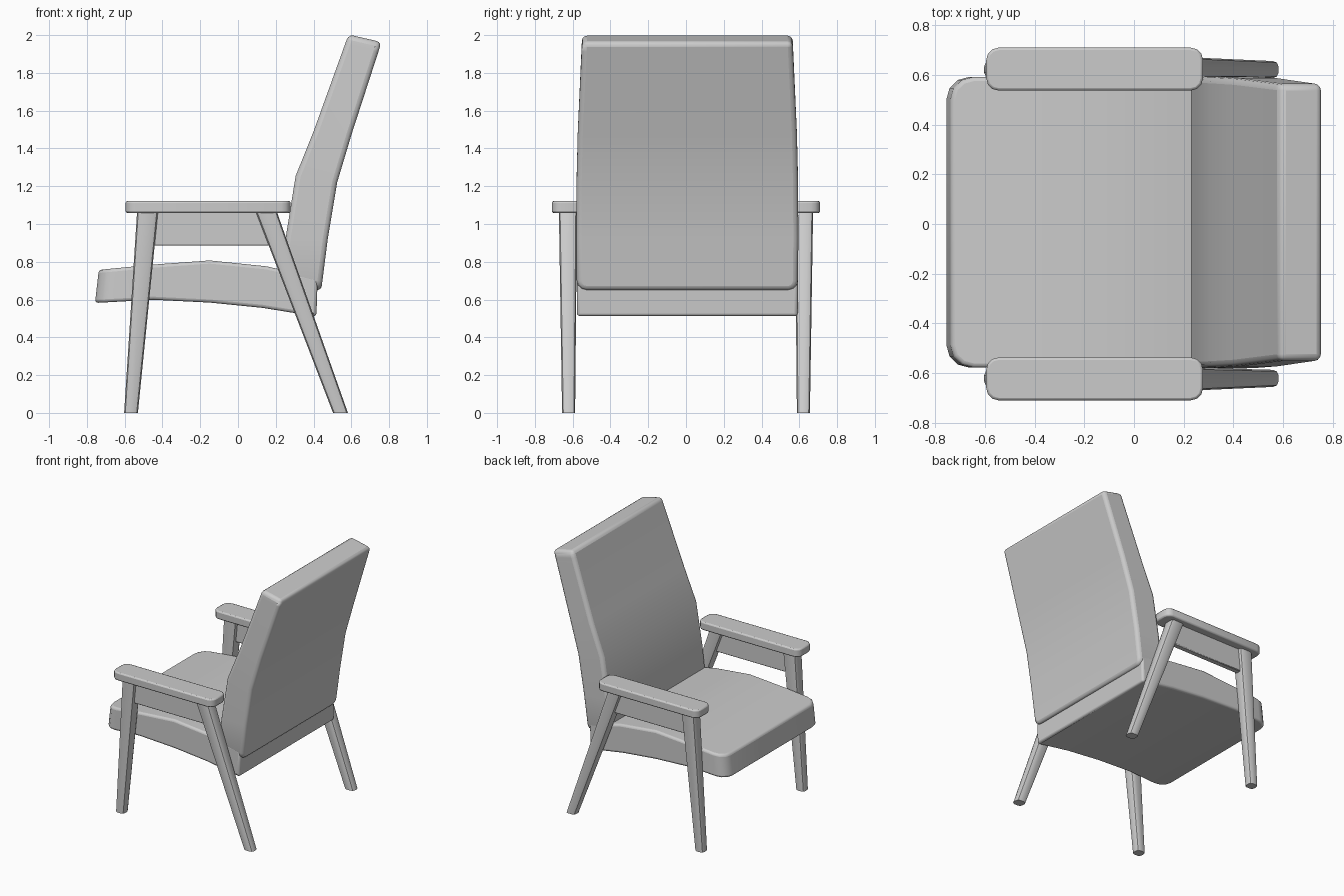
import bpy, bmesh, math

if "Cube" in bpy.data.objects:
    bpy.data.objects.remove(bpy.data.objects["Cube"])


def finish(name, bm, rim, segs, mirror=False):
    """Turn a bmesh into a smooth-shaded object with rounded edges."""
    bmesh.ops.recalc_face_normals(bm, faces=bm.faces)
    me = bpy.data.meshes.new(name)
    bm.to_mesh(me)
    bm.free()
    ob = bpy.data.objects.new(name, me)
    bpy.context.collection.objects.link(ob)
    bev = ob.modifiers.new("rounding", 'BEVEL')
    bev.width, bev.segments = rim, segs
    bev.limit_method, bev.angle_limit = 'ANGLE', math.radians(42)
    if mirror:
        m = ob.modifiers.new("other_side", 'MIRROR')
        m.use_axis = (False, True, False)
    bpy.ops.object.select_all(action='DESELECT')
    bpy.context.view_layer.objects.active = ob
    ob.select_set(True)
    bpy.ops.object.shade_smooth_by_angle(angle=math.radians(40))
    return ob


def loft(rings):
    """Closed tube of quads through four-point rings; returns bmesh and rings."""
    bm = bmesh.new()
    vs = [[bm.verts.new(p) for p in r] for r in rings]
    for a, b in zip(vs, vs[1:]):
        for i in range(4):
            j = (i + 1) % 4
            bm.faces.new((a[i], a[j], b[j], b[i]))
    bm.faces.new(vs[0])
    bm.faces.new(vs[-1][::-1])
    return bm, vs


def round_corners(bm, pairs, radius, segs=3):
    edges = [bm.edges.get(p) for p in pairs]
    bmesh.ops.bevel(bm, geom=edges, offset=radius, segments=segs,
                    profile=0.5, affect='EDGES')


def cushion(name, stations, r_start, r_end, rim):
    """Curved pad: each station is (upper xz, lower xz, half width)."""
    c = 0.007
    rings = [[(a[0], c - w, a[1]), (a[0], c + w, a[1]),
              (b[0], c + w, b[1]), (b[0], c - w, b[1])] for a, b, w in stations]
    bm, vs = loft(rings)
    s, e = vs[0], vs[-1]
    round_corners(bm, [(s[0], s[3]), (s[1], s[2])], r_start)
    round_corners(bm, [(e[0], e[3]), (e[1], e[2])], r_end)
    finish(name, bm, rim, 3)


# Upholstered seat, from front lip to rear
cushion("seat", [
    ((-.737, .757), (-.757, .582), .585),
    ((-.45, .785), (-.45, .599), .585),
    ((-.15, .807), (-.15, .584), .585),
    ((.15, .776), (.13, .556), .585),
    ((.422, .715), (.415, .510), .585)], .09, .05, .03)

# Upholstered backrest, from bottom to top
cushion("backrest", [
    ((.225, .700), (.440, .645), .585),
    ((.253, .930), (.476, .926), .588),
    ((.305, 1.254), (.525, 1.220), .586),
    ((.400, 1.490), (.603, 1.480), .580),
    ((.585, 2.003), (.760, 1.963), .557)], .05, .08, .035)


# Tapered legs: x range and y range at floor and at armrest
def leg(name, foot, head):
    rings = []
    for (x0, x1, y0, y1), z in ((foot, 0), (head, 1.07)):
        rings.append([(x0, y0, z), (x1, y0, z), (x1, y1, z), (x0, y1, z)])
    bm, vs = loft(rings)
    round_corners(bm, list(zip(*vs)), .022, 2)
    ob = finish(name, bm, .001, 1, True)
    ob.modifiers.remove(ob.modifiers["rounding"])


leg("front_leg", (-.603, -.530, .587, .656), (-.534, -.423, .577, .673))
leg("rear_leg", (.503, .582, .587, .656), (.092, .204, .577, .673))

# Armrest plank with rounded plan corners
rings = [[(-.595, .537, z), (.278, .537, z), (.278, .71, z), (-.595, .71, z)]
         for z in (1.058, 1.122)]
bm, vs = loft(rings)
round_corners(bm, list(zip(*vs)), .05, 3)
finish("armrest", bm, .01, 2, True)

# Side rail between the legs, under the armrest
rings = [[(-.47, y, .885), (.20, y, .885), (.13, y, 1.07), (-.46, y, 1.07)]
         for y in (.603, .648)]
bm, vs = loft(rings)
finish("side_rail", bm, .005, 1, True)
